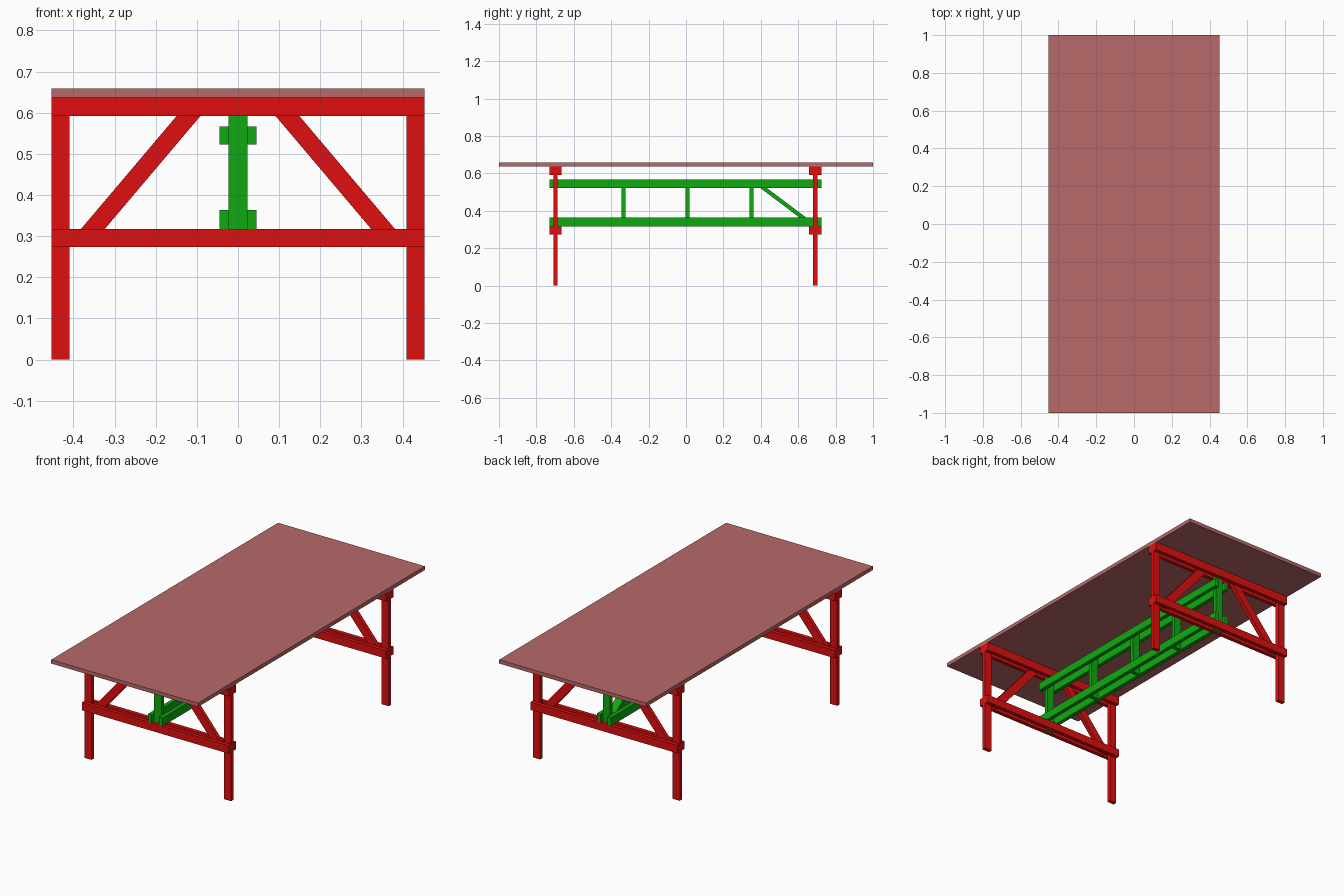
import bpy, bmesh
from mathutils import Vector

if "Cube" in bpy.data.objects:
    bpy.data.objects.remove(bpy.data.objects["Cube"])


def material(name, rgb):
    m = bpy.data.materials.new(name)
    m.diffuse_color = (*rgb, 1.0)
    m.use_nodes = True
    m.node_tree.nodes["Principled BSDF"].inputs["Base Color"].default_value = m.diffuse_color
    return m


RED = material("red_paint", (0.74, 0.005, 0.005))
GREEN = material("green_paint", (0.005, 0.40, 0.005))
TOP = material("top_panel", (0.48, 0.142, 0.142))


def add_prism(name, base, depth, mat):
    """Flat outline extruded along the depth vector."""
    bm = bmesh.new()
    face = bm.faces.new([bm.verts.new(p) for p in base])
    new = bmesh.ops.extrude_face_region(bm, geom=[face])["geom"]
    bmesh.ops.translate(bm, vec=Vector(depth),
                        verts=[v for v in new if isinstance(v, bmesh.types.BMVert)])
    bmesh.ops.recalc_face_normals(bm, faces=bm.faces)
    mesh = bpy.data.meshes.new(name)
    bm.to_mesh(mesh)
    bm.free()
    mesh.materials.append(mat)
    obj = bpy.data.objects.new(name, mesh)
    bpy.context.collection.objects.link(obj)
    return obj


def box(name, x, y, z, mat):
    """Box from (min, max) ranges."""
    base = [(x[0], y[0], z[0]), (x[1], y[0], z[0]), (x[1], y[1], z[0]), (x[0], y[1], z[0])]
    return add_prism(name, base, (0, 0, z[1] - z[0]), mat)


T = 0.0215            # board thickness
HX = 0.453            # half width of table
LOW, HIGH = (0.2735, 0.317), (0.592, 0.6375)    # trestle rail heights
Y_ENDS = {"front": -0.697, "back": 0.691}

# Table top
box("table_top", (-HX, HX), (-1, 1), (0.6375, 0.659), TOP)

for end, yc in Y_ENDS.items():
    mid = (yc - T / 2, yc + T / 2)
    # Paired rails sandwiching the legs and braces
    for level, z in (("lower", LOW), ("upper", HIGH)):
        for side, s in (("outer", -1), ("inner", 1)):
            y = yc + s * T
            box(f"{end}_{level}_{side}_rail", (-HX, HX), (y - T / 2, y + T / 2), z, RED)
    for side, s in (("left", -1), ("right", 1)):
        # Legs
        box(f"{end}_{side}_leg", sorted((s * HX, s * 0.4095)), mid, (0, 0.6375), RED)
        # Slanted braces
        z0, z1, w = 0.285, 0.63, 0.029
        x0, x1 = 0.380 * s, 0.088 * s
        outline = [(x0 - w, mid[0], z0), (x0 + w, mid[0], z0),
                   (x1 + w, mid[0], z1), (x1 - w, mid[0], z1)]
        add_prism(f"{end}_{side}_brace", outline, (0, T, 0), RED)
    # Truss end post held between the trestle rails
    box(f"{end}_truss_post", (-0.0225, 0.0225), mid, (LOW[0], HIGH[1]), GREEN)

# Long paired truss chords
for level, z in (("lower", (0.317, 0.363)), ("upper", (0.523, 0.567))):
    for side, s in (("left", -1), ("right", 1)):
        box(f"{level}_{side}_truss_chord", sorted((s * 0.0225, s * 0.0445)),
            (Y_ENDS["front"] - 1.5 * T, Y_ENDS["back"] + 1.5 * T), z, GREEN)

# Inner truss posts
for i, y in enumerate((-0.334, 0.008, 0.35)):
    box(f"inner_truss_post_{i + 1}", (-0.0225, 0.0225), (y - T / 2, y + T / 2),
        (0.317, 0.567), GREEN)

# Diagonal truss strut, square cut at both ends
a, b = Vector((-0.0225, 0.374, 0.5525)), Vector((-0.0225, 0.667, 0.332))
d = (b - a).normalized()
n = Vector((0, -d.z, d.y)) * T / 2
add_prism("truss_diagonal", [a - n, b - n, b + n, a + n], (0.045, 0, 0), GREEN)
